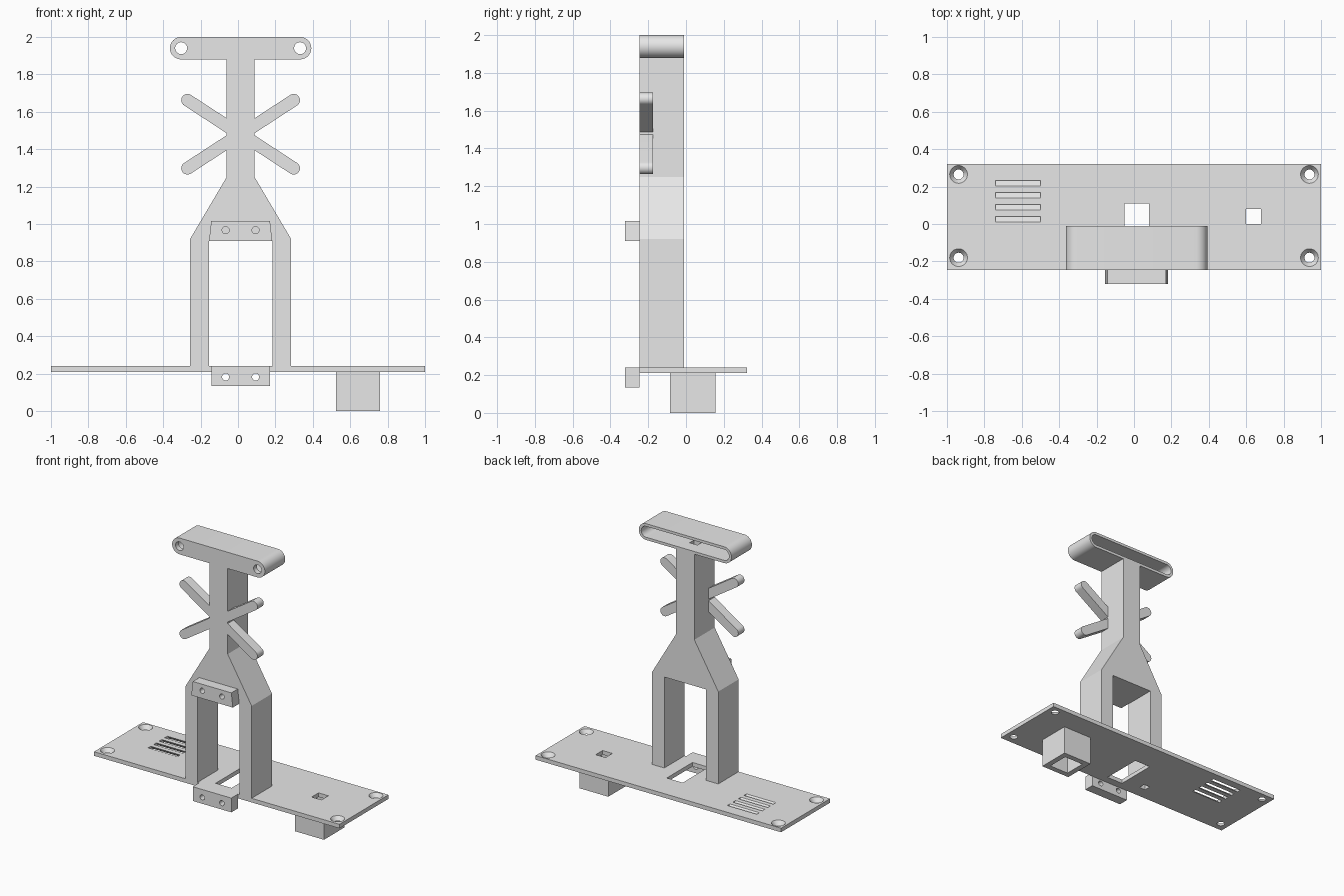
import bpy, bmesh, math
from mathutils import Vector, Matrix

if "Cube" in bpy.data.objects:
    bpy.data.objects.remove(bpy.data.objects["Cube"], do_unlink=True)

grey = bpy.data.materials.new("light grey plastic")
grey.use_nodes = True
grey.diffuse_color = (0.8, 0.8, 0.8, 1)
grey.node_tree.nodes["Principled BSDF"].inputs["Base Color"].default_value = (0.8, 0.8, 0.8, 1)

CX = 0.014               # centre line of the tower
Y0, Y1 = -0.247, -0.01   # front and back of the tower
PB, PT = 0.21, 0.24      # bottom and top of the base plate


def finish(name, bm):
    bmesh.ops.recalc_face_normals(bm, faces=bm.faces[:])
    me = bpy.data.meshes.new(name)
    bm.to_mesh(me)
    bm.free()
    me.materials.append(grey)
    ob = bpy.data.objects.new(name, me)
    bpy.context.collection.objects.link(ob)
    return ob


def prism(name, pts, axis, a, b):
    """Extrude a 2D outline along an axis from a to b."""
    place = {"x": lambda p, t: (t, p[0], p[1]),
             "y": lambda p, t: (p[0], t, p[1]),
             "z": lambda p, t: (p[0], p[1], t)}[axis]
    bm = bmesh.new()
    low = [bm.verts.new(place(p, a)) for p in pts]
    high = [bm.verts.new(place(p, b)) for p in pts]
    bm.faces.new(low)
    bm.faces.new(high)
    n = len(pts)
    for i in range(n):
        j = (i + 1) % n
        bm.faces.new((low[i], low[j], high[j], high[i]))
    return finish(name, bm)


def box(name, x0, x1, y0, y1, z0, z1):
    return prism(name, [(x0, y0), (x1, y0), (x1, y1), (x0, y1)], "z", z0, z1)


def arc(c, r, start, end, n=16):
    return [(c[0] + r * math.cos(start + (end - start) * i / n),
             c[1] + r * math.sin(start + (end - start) * i / n)) for i in range(n + 1)]


def circle(c, r, n=32):
    return arc(c, r, 0, 2 * math.pi, n)[:-1]


def capsule(c, half, r):
    return (arc((c[0] + half, c[1]), r, -math.pi / 2, math.pi / 2) +
            arc((c[0] - half, c[1]), r, math.pi / 2, 1.5 * math.pi))


def cut(ob, *cutters):
    """Subtract cutters, then remove them."""
    bpy.context.view_layer.objects.active = ob
    for c in cutters:
        m = ob.modifiers.new("cut", "BOOLEAN")
        m.operation = "DIFFERENCE"
        m.solver = "EXACT"
        m.object = c
        bpy.ops.object.modifier_apply(modifier=m.name)
        bpy.data.objects.remove(c, do_unlink=True)


def smooth(ob):
    bpy.ops.object.select_all(action="DESELECT")
    ob.select_set(True)
    bpy.context.view_layer.objects.active = ob
    bpy.ops.object.shade_smooth_by_angle(angle=math.radians(30))


def cable_channel():
    return prism("channel_cutter", [(-0.23, 0.1), (-0.18, 0.1), (-0.18, 0.9), (0.045, 1.27),
                                    (0.045, 1.92), (-0.02, 1.92), (-0.02, 1.27), (-0.23, 0.9)],
                 "y", -0.155, -0.105)


# Base plate with cable opening, socket hole, louvres and countersunk screw holes
plate = box("base_plate", -1, 1, Y0, 0.322, PB, PT)
cut(plate, box("opening_cutter", -0.05, 0.08, -0.19, 0.11, 0.1, 0.3),
    box("socket_hole_cutter", 0.6, 0.68, 0.0, 0.08, 0.1, 0.3),
    cable_channel())
for i in range(4):
    y = 0.01 + 0.0645 * i
    slant = [(y - 0.01, PT + 0.01), (y + 0.02, PT + 0.01),
             (y + 0.07, PB - 0.01), (y + 0.04, PB - 0.01)]
    cut(plate, prism("louvre_cutter", slant, "x", -0.74, -0.5))
for x in (-0.938, 0.938):
    for y in (-0.18, 0.265):
        bm = bmesh.new()
        bmesh.ops.create_cone(bm, cap_ends=True, segments=32, radius1=0.023, radius2=0.051,
                              depth=0.04, matrix=Matrix.Translation((x, y, 0.225)))
        cut(plate, finish("countersink_cutter", bm))
smooth(plate)

# Open-bottomed socket housing beneath the plate
housing = box("socket_housing", 0.525, 0.76, -0.085, 0.155, 0, PB)
cut(housing, box("housing_cutter", 0.565, 0.72, -0.045, 0.115, -0.1, 0.3))

# Tower: two legs joining in a tapered neck and stem
half = [(0.17, PT), (0.27, PT), (0.27, 0.92), (0.075, 1.25), (0.075, 1.88)]
outline = ([(CX + x, z) for x, z in half] + [(CX - x, z) for x, z in reversed(half)] +
           [(CX - 0.17, 0.91), (CX + 0.17, 0.91)])
tower = prism("tower", outline, "y", Y0, Y1)
cut(tower, cable_channel())

# Crossed cable arms with rounded tips
for sx, side in ((1, "left"), (-1, "right")):
    for sz, level in ((1, "upper"), (-1, "lower")):
        tip, ang, r = (0.284, 0.182), math.atan(0.652), 0.0335
        d = Vector((math.cos(ang), math.sin(ang)))
        nrm = Vector((-d.y, d.x)) * r
        root = Vector(tip) - d * 0.29
        pts = arc(tip, r, ang - math.pi / 2, ang + math.pi / 2) + [root + nrm, root - nrm]
        pts = [(CX + sx * p[0], 1.48 + sz * p[1]) for p in pts]
        smooth(prism(f"{level}_{side}_arm", pts, "y", Y0, -0.175))

# Rounded top bar, hollow from the back, with two front holes
bar = prism("top_bar", capsule((CX, 1.94), 0.318, 0.06), "y", Y0, Y1)
cut(bar, prism("cavity_cutter", capsule((CX, 1.94), 0.318, 0.04), "y", -0.21, 0.1),
    *[prism("bar_hole_cutter", circle((CX + s * 0.318, 1.94), 0.032), "y", -0.4, -0.15)
      for s in (-1, 1)],
    cable_channel())
smooth(bar)

# Front brackets, each with two screw holes
for name, z0, z1, flare, hole_z in (("upper_bracket", 0.91, 1.015, 0.012, 0.967),
                                    ("lower_bracket", 0.135, PT, 0, 0.182)):
    w = 0.157
    br = prism(name, [(CX - w - flare, z0), (CX + w + flare, z0), (CX + w, z1), (CX - w, z1)],
               "y", -0.322, Y0)
    for s in (-1, 1):
        cut(br, prism("screw_cutter", circle((CX + s * 0.08, hole_z), 0.019, 24), "y", -0.4, -0.2))
    smooth(br)
